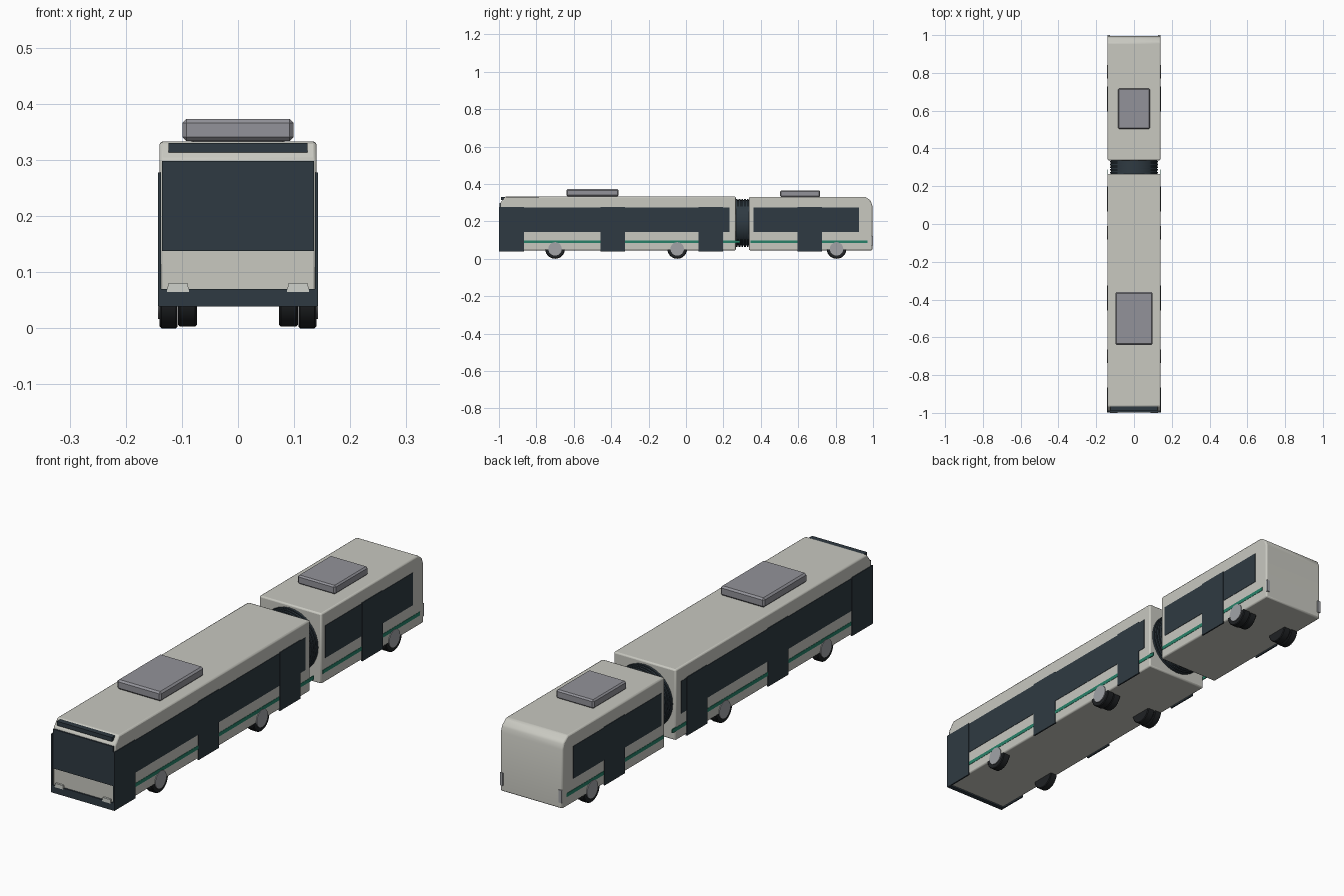
import bpy, bmesh, math
from mathutils import Matrix

if "Cube" in bpy.data.objects:
    bpy.data.objects.remove(bpy.data.objects["Cube"])


def material(name, rgb):
    m = bpy.data.materials.new(name)
    m.diffuse_color = (*rgb, 1)
    m.use_nodes = True
    m.node_tree.nodes["Principled BSDF"].inputs["Base Color"].default_value = m.diffuse_color
    return m


PAINT = material("warm_white_paint", (0.58, 0.58, 0.53))
GLASS = material("dark_blue_glass", (0.028, 0.042, 0.054))
RUBBER = material("black_rubber", (0.014, 0.016, 0.018))
GREEN = material("green_stripe", (0.02, 0.22, 0.14))
UNIT = material("roof_unit_grey", (0.29, 0.29, 0.32))
HUB = material("hub_grey", (0.36, 0.37, 0.39))
LAMP = material("lamp_white", (0.62, 0.64, 0.60))


def finish(bm, name, mat, bevel=0, segments=2, smooth=False):
    bmesh.ops.recalc_face_normals(bm, faces=bm.faces[:])
    me = bpy.data.meshes.new(name)
    bm.to_mesh(me)
    bm.free()
    me.materials.append(mat)
    ob = bpy.data.objects.new(name, me)
    bpy.context.collection.objects.link(ob)
    if bevel:
        mod = ob.modifiers.new("Bevel", 'BEVEL')
        mod.width, mod.segments = bevel, segments
        mod.limit_method = 'ANGLE'
        mod.angle_limit = math.radians(25)
    if smooth:
        bpy.ops.object.select_all(action='DESELECT')
        ob.select_set(True)
        bpy.context.view_layer.objects.active = ob
        bpy.ops.object.shade_smooth_by_angle(angle=math.radians(35))
    return ob


def box(name, mat, x, y, z, bevel=0, segments=1):
    """Box from (min, max) ranges."""
    bm = bmesh.new()
    bmesh.ops.create_cube(bm, size=1)
    for v in bm.verts:
        for i, r in enumerate((x, y, z)):
            v.co[i] = r[0] if v.co[i] < 0 else r[1]
    return finish(bm, name, mat, bevel, segments)


def extrude_x(name, mat, profile, half_width, bevel):
    """Side profile of (y, z) points extruded across the vehicle."""
    bm = bmesh.new()
    face = bm.faces.new([bm.verts.new((-half_width, y, z)) for y, z in profile])
    new = bmesh.ops.extrude_face_region(bm, geom=[face])["geom"]
    bmesh.ops.translate(bm, vec=(2 * half_width, 0, 0),
                        verts=[g for g in new if isinstance(g, bmesh.types.BMVert)])
    return finish(bm, name, mat, bevel, 2, True)


def disc(name, mat, centre, radius, width, axis='X', sides=24, bevel=0):
    bm = bmesh.new()
    turn = Matrix.Rotation(math.pi / 2, 4, 'Y' if axis == 'X' else 'X')
    bmesh.ops.create_cone(bm, cap_ends=True, segments=sides, radius1=radius, radius2=radius,
                          depth=width, matrix=Matrix.Translation(centre) @ turn)
    return finish(bm, name, mat, bevel, 1, True)


def side_plate(name, mat, y, z, out):
    """Thin plates on both flanks."""
    for s, label in ((-1, "left"), (1, "right")):
        box(f"{name}_{label}", mat, sorted((s * 0.137, s * out)), y, z)


# Body shells
extrude_x("front_body", PAINT, [(-0.992, 0.045), (0.266, 0.045), (0.266, 0.333),
                                (-0.965, 0.333), (-0.992, 0.300)], 0.140, 0.006)
extrude_x("rear_body", PAINT, [(0.337, 0.045), (0.996, 0.045), (0.996, 0.285),
                               (0.987, 0.311), (0.960, 0.331), (0.337, 0.331)], 0.140, 0.006)

# Ribbed round joint between the two bodies
disc("joint_core", GLASS, (0, 0.30, 0.192), 0.122, 0.10, 'Y', 32)
for i in range(5):
    disc(f"joint_rib_{i}", GLASS, (0, 0.272 + 0.0145 * i, 0.192), 0.128, 0.009, 'Y', 32)

# Window bands, doors and stripes
side_plate("front_windows", GLASS, (-0.97, 0.232), (0.143, 0.275), 0.1415)
side_plate("rear_windows", GLASS, (0.360, 0.926), (0.143, 0.275), 0.1415)
side_plate("front_door", GLASS, (-0.999, -0.865), (0.040, 0.278), 0.143)
for i, y in enumerate((-0.391, 0.132, 0.662)):
    side_plate(f"door_{i}", GLASS, (y - 0.066, y + 0.066), (0.040, 0.278), 0.143)
side_plate("front_stripe", GREEN, (-0.866, 0.288), (0.084, 0.099), 0.1412)
side_plate("rear_stripe", GREEN, (0.345, 0.970), (0.084, 0.099), 0.1412)

# Front end
box("windscreen", GLASS, (-0.135, 0.135), (-0.997, -0.988), (0.138, 0.298))
box("destination_panel", GLASS, (-0.124, 0.124), (-0.989, -0.966), (0.313, 0.330))
box("front_bumper", GLASS, (-0.141, 0.141), (-0.998, -0.980), (0.039, 0.070))
for s, label in ((-1, "left"), (1, "right")):
    # Headlamps are wider at the bottom
    bm = bmesh.new()
    ring = []
    for y in (-1.0, -0.990):
        ring.append([bm.verts.new((s * x, y, z)) for x, z in
                     ((0.087, 0.065), (0.127, 0.065), (0.124, 0.081), (0.090, 0.081))])
    bm.faces.new(ring[0])
    bm.faces.new(ring[1])
    for i in range(4):
        j = (i + 1) % 4
        bm.faces.new((ring[0][i], ring[0][j], ring[1][j], ring[1][i]))
    finish(bm, f"headlamp_{label}", LAMP)
    box(f"tail_lamp_{label}", HUB, sorted((s * 0.126, s * 0.139)), (0.990, 1.0), (0.070, 0.122))

# Roof units
box("front_roof_unit", UNIT, (-0.099, 0.099), (-0.640, -0.360), (0.334, 0.373), 0.007)
box("rear_roof_unit", UNIT, (-0.085, 0.085), (0.503, 0.717), (0.330, 0.366), 0.006)

# Wheels, doubled on the two rear axles
for axle, y, dual in (("front", -0.700, False), ("middle", -0.047, True), ("rear", 0.805, True)):
    for s, label in ((-1, "left"), (1, "right")):
        disc(f"{axle}_tyre_{label}", RUBBER, (s * 0.1235, y, 0.053), 0.053, 0.032, bevel=0.003)
        disc(f"{axle}_hub_{label}", HUB, (s * 0.134, y, 0.053), 0.036, 0.018)
        if dual:
            disc(f"{axle}_inner_tyre_{label}", RUBBER, (s * 0.090, y, 0.053), 0.050, 0.033, bevel=0.003)
